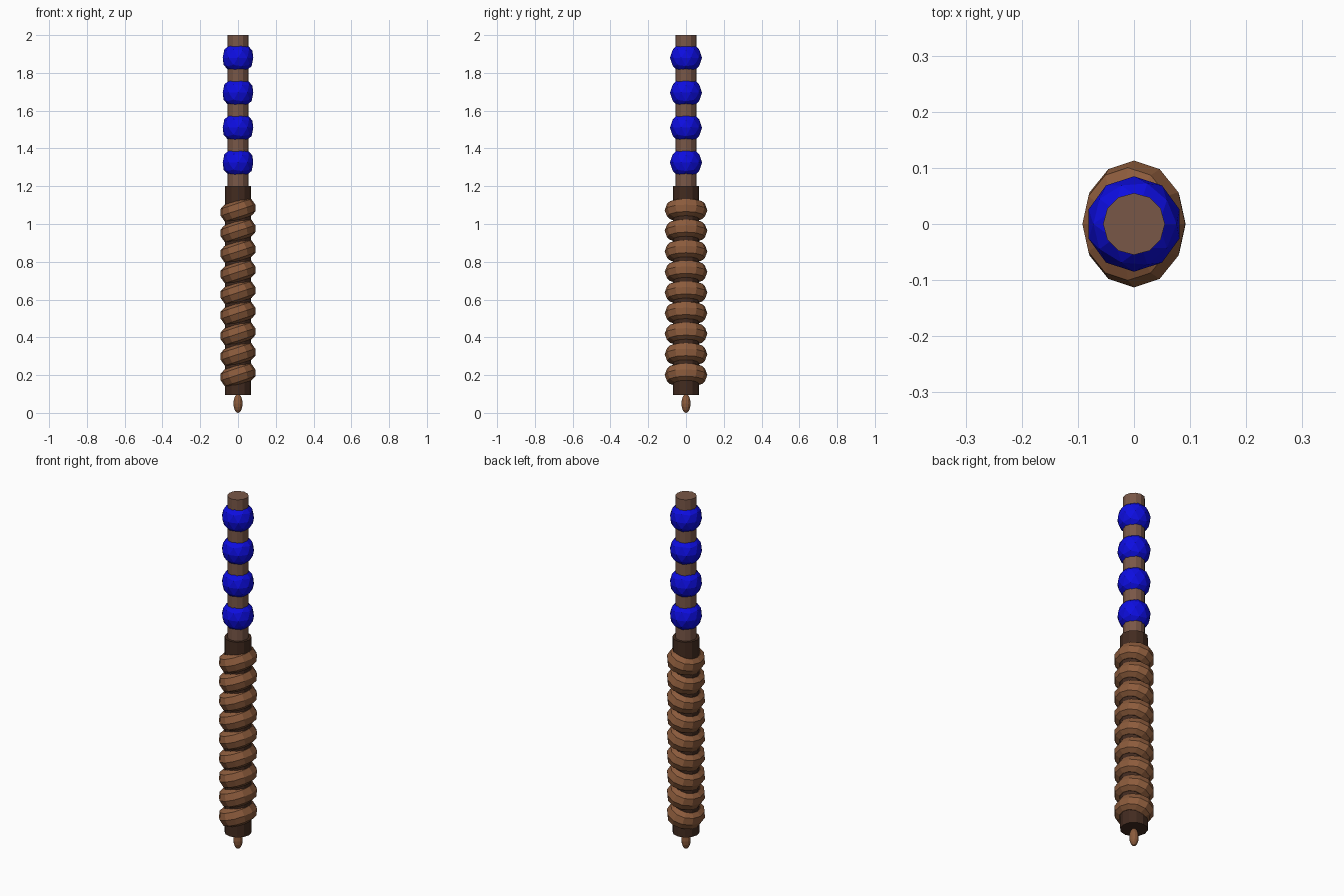
import bpy, math

cube = bpy.data.objects.get("Cube")
if cube:
    bpy.data.objects.remove(cube, do_unlink=True)


def material(name, rgb):
    m = bpy.data.materials.new(name)
    m.use_nodes = True
    m.diffuse_color = (*rgb, 1)
    m.node_tree.nodes["Principled BSDF"].inputs["Base Color"].default_value = (*rgb, 1)
    return m


rod_brown = material("rod brown", (0.19, 0.095, 0.063))
dark_brown = material("dark brown", (0.055, 0.024, 0.014))
wrap_brown = material("wrap brown", (0.26, 0.105, 0.045))
bead_blue = material("bead blue", (0.004, 0.004, 0.75))


def finish(name, mat):
    ob = bpy.context.object
    ob.name = name
    ob.data.materials.append(mat)
    return ob


def cylinder(name, radius, bottom, top, mat):
    bpy.ops.mesh.primitive_cylinder_add(vertices=12, radius=radius, depth=top - bottom,
                                        location=(0, 0, (bottom + top) / 2))
    return finish(name, mat)


# Straight shaft and the thicker grip core
cylinder("upper_rod", 0.055, 1.15, 2.0, rod_brown)
cylinder("grip_core", 0.07, 0.095, 1.2, dark_brown)

# Tilted wrapping around the grip
for i in range(9):
    bpy.ops.mesh.primitive_torus_add(major_segments=12, minor_segments=8,
                                     major_radius=0.07, minor_radius=0.043,
                                     location=(0, 0, 0.201 + 0.109 * i),
                                     rotation=(0, -math.radians(18), 0))
    ring = finish(f"grip_ring_{i + 1}", wrap_brown)
    ring.scale = (0.85, 1, 1.15)

# Faceted beads threaded on the rod
for i in range(4):
    bpy.ops.mesh.primitive_ico_sphere_add(subdivisions=2, radius=0.085,
                                          location=(0, 0, 1.325 + 0.185 * i))
    finish(f"bead_{i + 1}", bead_blue)

# Small pointed tip at the bottom
bpy.ops.mesh.primitive_uv_sphere_add(segments=12, ring_count=8, radius=1, location=(0, 0, 0.05))
finish("bottom_tip", wrap_brown).scale = (0.024, 0.024, 0.05)
